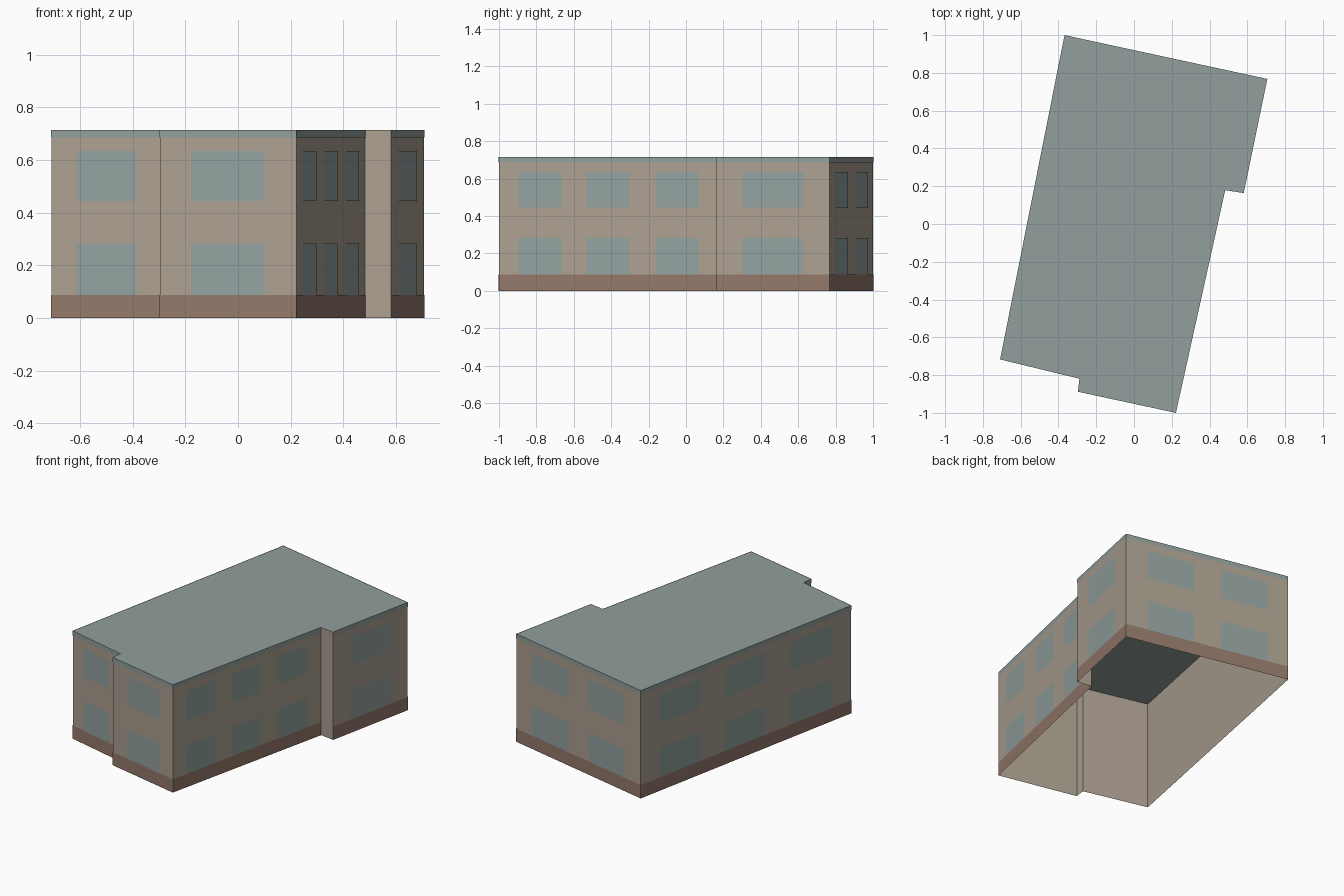
import bpy
import bmesh
from mathutils import Vector

cube = bpy.data.objects.get("Cube")
if cube:
    bpy.data.objects.remove(cube, do_unlink=True)


def material(name, srgb):
    """Flat material from an 8-bit sRGB colour, stored as linear values."""
    linear = [((c / 255 + 0.055) / 1.055) ** 2.4 for c in srgb]
    mat = bpy.data.materials.new(name)
    mat.use_nodes = True
    mat.diffuse_color = (*linear, 1)
    bsdf = mat.node_tree.nodes["Principled BSDF"]
    bsdf.inputs["Base Color"].default_value = (*linear, 1)
    bsdf.inputs["Roughness"].default_value = 0.9
    return mat


PLASTER = material("beige plaster", (172, 160, 145))
PLINTH = material("brown plinth", (148, 121, 107))
GLASS = material("grey blue glass", (147, 162, 159))
ROOF = material("grey green roof", (146, 160, 157))


def build(name, polygons, mat):
    """Mesh object made of flat polygons in one colour."""
    bm = bmesh.new()
    for polygon in polygons:
        bm.faces.new([bm.verts.new(p) for p in polygon])
    bmesh.ops.remove_doubles(bm, verts=bm.verts, dist=0.0001)
    mesh = bpy.data.meshes.new(name)
    bm.to_mesh(mesh)
    bm.free()
    mesh.materials.append(mat)
    obj = bpy.data.objects.new(name, mesh)
    bpy.context.collection.objects.link(obj)
    return obj


HEIGHT = 0.714
PLINTH_TOP = 0.088
TRIM_BOTTOM = 0.685
STOREYS = [(PLINTH_TOP, 0.282), (0.444, 0.635)]

# Footprint corners, counterclockwise from the front right corner
corners = [Vector(p) for p in (
    (-0.709, -0.717), (-0.289, -0.819), (-0.297, -0.888), (0.222, -1.0),
    (0.483, 0.179), (0.581, 0.164), (0.706, 0.768), (-0.368, 1.0))]
walls = list(zip(corners, corners[1:] + corners[:1]))

# Window spans along a wall, as fractions of its length
single = [(0.23, 0.77)]
double = [(0.13, 0.42), (0.585, 0.877)]
triple = [(0.088, 0.283), (0.398, 0.593), (0.712, 0.905)]
spans = {0: single, 2: single, 3: triple, 5: single, 6: double, 7: triple}


def panel(wall, start, end, low, high, offset=0.0):
    """Upright rectangle on a wall, facing outward."""
    a, b = wall
    along = (b - a).normalized()
    out = Vector((along.y, -along.x)) * offset
    p, q = a.lerp(b, start) + out, a.lerp(b, end) + out
    return [(p.x, p.y, low), (q.x, q.y, low), (q.x, q.y, high), (p.x, p.y, high)]


# Shell, open underneath, with a flat roof
build("walls", [panel(w, 0, 1, 0, HEIGHT) for w in walls], PLASTER)
build("roof", [[(c.x, c.y, HEIGHT) for c in corners]], ROOF)

# Painted plates on the long walls; the two short returns stay plain
faced = [walls[i] for i in spans]
build("plinth", [panel(w, 0, 1, 0, PLINTH_TOP, 0.002) for w in faced], PLINTH)
build("roof_trim", [panel(w, 0, 1, TRIM_BOTTOM, HEIGHT, 0.002) for w in faced], ROOF)
build("windows", [panel(walls[i], s, e, low, high, 0.002)
                  for i, row in spans.items()
                  for s, e in row
                  for low, high in STOREYS], GLASS)
